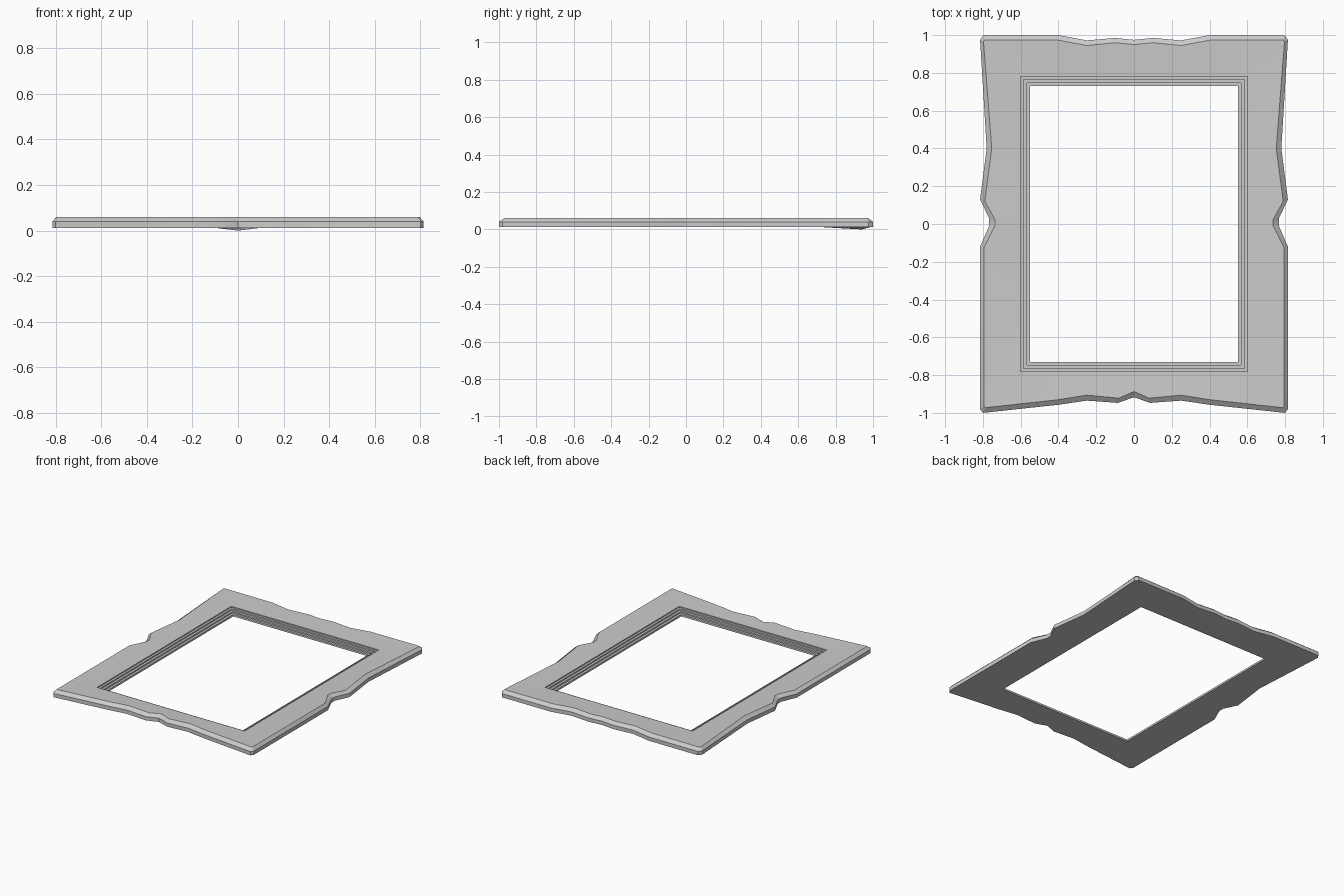
import bpy, bmesh, math

if "Cube" in bpy.data.objects:
    bpy.data.objects.remove(bpy.data.objects["Cube"])

# right half of the carved outline, back centre to front centre:
# (outer x, outer y, top-edge x, top-edge y, side)
half = [
    (0, 0.975, 0, 0.95, 'B'), (0.10, 0.985, 0.10, 0.96, 'B'),
    (0.25, 0.972, 0.25, 0.945, 'B'), (0.40, 1.0, 0.40, 0.973, 'B'),
    (0.797, 1.0, 0.785, 0.975, 'C'), (0.815, 0.975, 0.797, 0.968, 'C'),
    (0.78, 0.40, 0.753, 0.40, 'R'), (0.815, 0.13, 0.79, 0.12, 'R'),
    (0.767, 0.03, 0.737, 0.025, 'R'), (0.767, -0.01, 0.737, -0.01, 'R'),
    (0.815, -0.12, 0.795, -0.125, 'R'),
    (0.815, -0.98, 0.795, -0.965, 'C'), (0.80, -1.0, 0.785, -0.972, 'C'),
    (0.40, -0.957, 0.40, -0.93, 'F'), (0.25, -0.935, 0.25, -0.906, 'F'),
    (0.085, -0.947, 0.08, -0.922, 'F'), (0, -0.917, 0, -0.887, 'F'),
]
outline = half + [(-a, b, -c, d, s) for a, b, c, d, s in half[-2:0:-1]]

TOP, MID, BOTTOM = 0.06, 0.04, 0.012


def on_rectangle(p, hx, hy):
    """Matching point on the picture opening for an outline point."""
    x, y, side = p[0], p[1], p[4]
    sx, sy = math.copysign(hx, x), math.copysign(hy, y)
    if side == 'C':
        return sx, sy
    return (sx, y) if side == 'R' else (x, sy)


bm = bmesh.new()


def ring(points):
    return [bm.verts.new(p) for p in points]


# outer wall, bevel and front face
rings = [
    ring([(p[0], p[1], BOTTOM) for p in outline]),
    ring([(p[0], p[1], MID) for p in outline]),
    ring([(p[2], p[3], TOP) for p in outline]),
]
# stepped moulding down to the opening
steps = [(0.0, 0.054), (0.0, 0.046), (0.016, 0.046), (0.016, 0.036),
         (0.033, 0.036), (0.033, 0.026), (0.05, 0.026), (0.05, BOTTOM)]
for inset, z in steps:
    rings.append(ring([(*on_rectangle(p, 0.60 - inset, 0.78 - inset), z)
                       for p in outline]))
# back face edge, with the small dip at the back centre
back = [(p[0] * 0.97, p[1] * 0.975, BOTTOM) for p in outline]
back[0] = (0, 0.94, 0)
rings.append(ring(back))

n = len(outline)
for a, b in zip(rings, rings[1:] + rings[:1]):
    for i in range(n):
        j = (i + 1) % n
        bm.faces.new((a[i], a[j], b[j], b[i]))
bmesh.ops.remove_doubles(bm, verts=bm.verts, dist=0.0001)
bmesh.ops.recalc_face_normals(bm, faces=bm.faces)

mesh = bpy.data.meshes.new("picture_frame")
bm.to_mesh(mesh)
bm.free()
frame = bpy.data.objects.new("picture_frame", mesh)
bpy.context.collection.objects.link(frame)
bpy.context.view_layer.objects.active = frame
frame.select_set(True)
bpy.ops.object.shade_smooth_by_angle(angle=math.radians(25))
